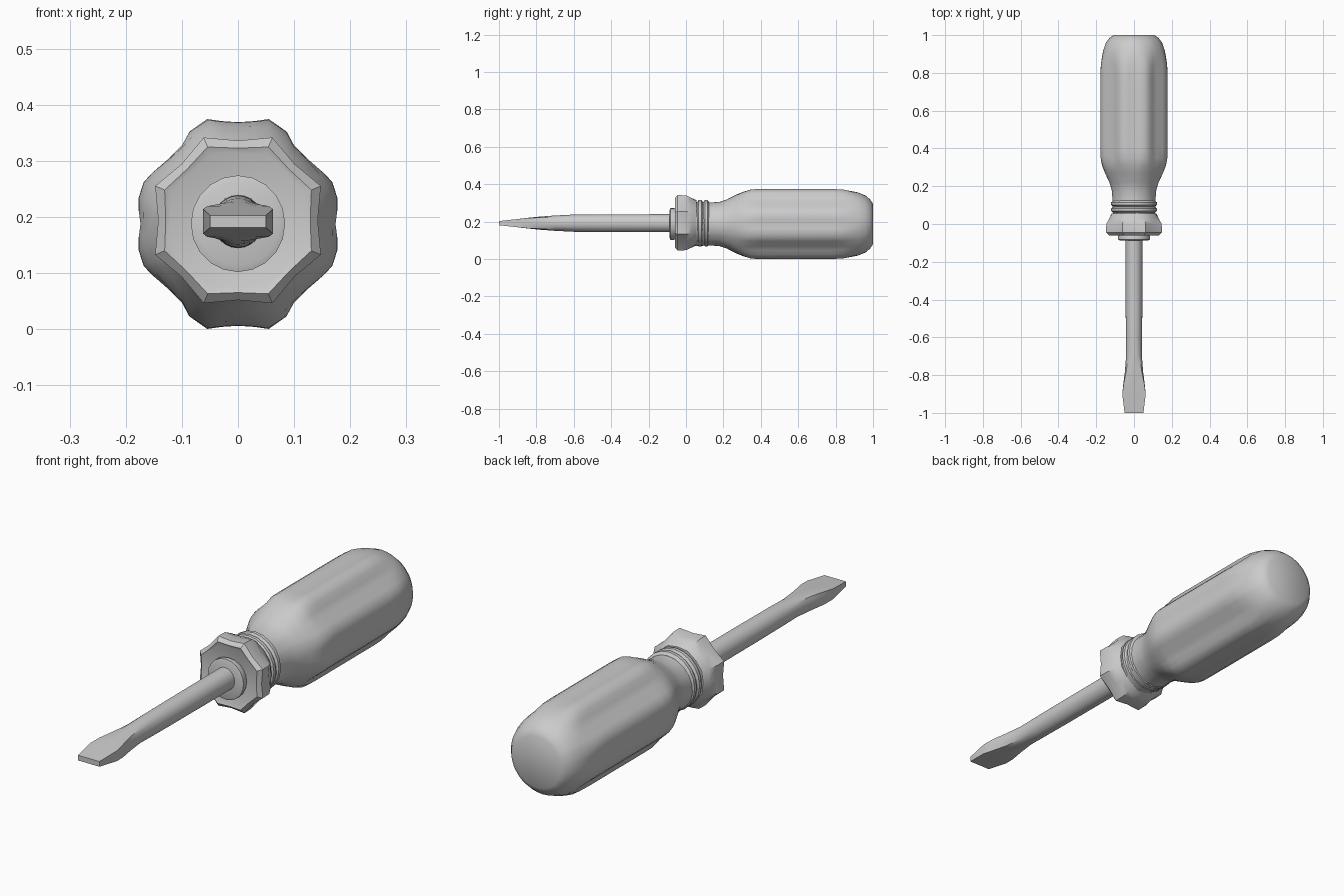
import bpy, math

if "Cube" in bpy.data.objects:
    bpy.data.objects.remove(bpy.data.objects["Cube"], do_unlink=True)

grey = bpy.data.materials.new("plain grey")
grey.use_nodes = True
grey.diffuse_color = (0.6, 0.6, 0.6, 1)
grey.node_tree.nodes["Principled BSDF"].inputs["Base Color"].default_value = (0.6, 0.6, 0.6, 1)


def loft(name, shape, rings, centre, sharp=35):
    """Skin rings along y; each ring is (y, half width, half height, blend from ellipse to shape)."""
    n = len(shape)
    verts, faces = [], []
    for y, hx, hz, blend in rings:
        for sx, sz in shape:
            a = math.atan2(sz, sx)
            px = math.cos(a) * (1 - blend) + sx * blend
            pz = math.sin(a) * (1 - blend) + sz * blend
            verts.append((px * hx, y, centre + pz * hz))
    for r in range(len(rings) - 1):
        for i in range(n):
            j = (i + 1) % n
            faces.append((r * n + i, (r + 1) * n + i, (r + 1) * n + j, r * n + j))
    faces.append(tuple(range(n)))
    faces.append(tuple(reversed(range(len(verts) - n, len(verts)))))
    mesh = bpy.data.meshes.new(name)
    mesh.from_pydata(verts, [], faces)
    mesh.materials.append(grey)
    obj = bpy.data.objects.new(name, mesh)
    bpy.context.collection.objects.link(obj)
    bpy.ops.object.select_all(action="DESELECT")
    obj.select_set(True)
    bpy.context.view_layer.objects.active = obj
    bpy.ops.object.shade_smooth_by_angle(angle=math.radians(sharp))
    return obj


def polar(n, radius):
    return [(radius(i) * math.cos(math.tau * i / n), radius(i) * math.sin(math.tau * i / n))
            for i in range(n)]


def squared(i):
    a = math.tau * i / 24
    return 1 / max(abs(math.cos(a)), abs(math.sin(a)))


# Fluted cross-section: one quadrant mirrored into four
quadrant = [(0.98, 0), (1, 0.13), (1, 0.25), (0.95, 0.40), (0.86, 0.49), (0.67, 0.64),
            (0.56, 0.75), (0.49, 0.88), (0.31, 1), (0.16, 0.98)]
half = quadrant + [(0, 0.97)] + [(-x, z) for x, z in reversed(quadrant[1:])]
fluted = half + [(-x, -z) for x, z in half]

# Handle: neck, flared shoulder, fluted grip, rounded butt
loft("handle", fluted, [
    (0.04, 0.112, 0.118, 0), (0.13, 0.114, 0.115, 0), (0.18, 0.118, 0.118, 0),
    (0.22, 0.130, 0.132, 0), (0.27, 0.154, 0.158, 0.1), (0.31, 0.170, 0.176, 0.4),
    (0.35, 0.177, 0.186, 0.9), (0.40, 0.177, 0.187, 1), (0.78, 0.177, 0.187, 1),
    (0.84, 0.176, 0.185, 0.9), (0.88, 0.171, 0.179, 0.4), (0.92, 0.163, 0.169, 0.1),
    (0.96, 0.149, 0.152, 0), (0.985, 0.130, 0.131, 0), (1.0, 0.108, 0.108, 0)],
    0.1875, 50)

# Raised rings around the neck
circle = polar(20, lambda i: 1)
for k, y in enumerate((0.075, 0.108)):
    loft(f"neck_ring_{k + 1}", circle, [
        (y - 0.016, 0.110, 0.112, 1), (y - 0.007, 0.121, 0.124, 1),
        (y + 0.007, 0.121, 0.124, 1), (y + 0.016, 0.110, 0.112, 1)], 0.192)

# Eight-lobed collar
lobed = polar(16, lambda i: 1.08 if i % 2 else 0.96)
loft("collar", lobed, [
    (-0.055, 0.122, 0.122, 0.6), (-0.060, 0.133, 0.133, 0.8), (-0.045, 0.148, 0.148, 1),
    (0.0, 0.147, 0.147, 1), (0.03, 0.134, 0.136, 0.7), (0.055, 0.120, 0.122, 0.2)],
    0.194)

# Washer in front of the collar
loft("washer", circle, [
    (-0.087, 0.074, 0.074, 1), (-0.083, 0.084, 0.086, 1), (-0.066, 0.084, 0.086, 1),
    (-0.05, 0.078, 0.078, 1)], 0.188)

# Shaft, turning from round into a flat wedge blade
loft("shaft_and_blade", polar(24, squared), [
    (-1.0, 0.050, 0.011, 1), (-0.90, 0.062, 0.022, 1), (-0.85, 0.057, 0.028, 0.9),
    (-0.78, 0.048, 0.035, 0.5), (-0.70, 0.042, 0.041, 0.1), (-0.60, 0.043, 0.046, 0),
    (-0.45, 0.044, 0.047, 0), (-0.04, 0.045, 0.048, 0)], 0.192)
